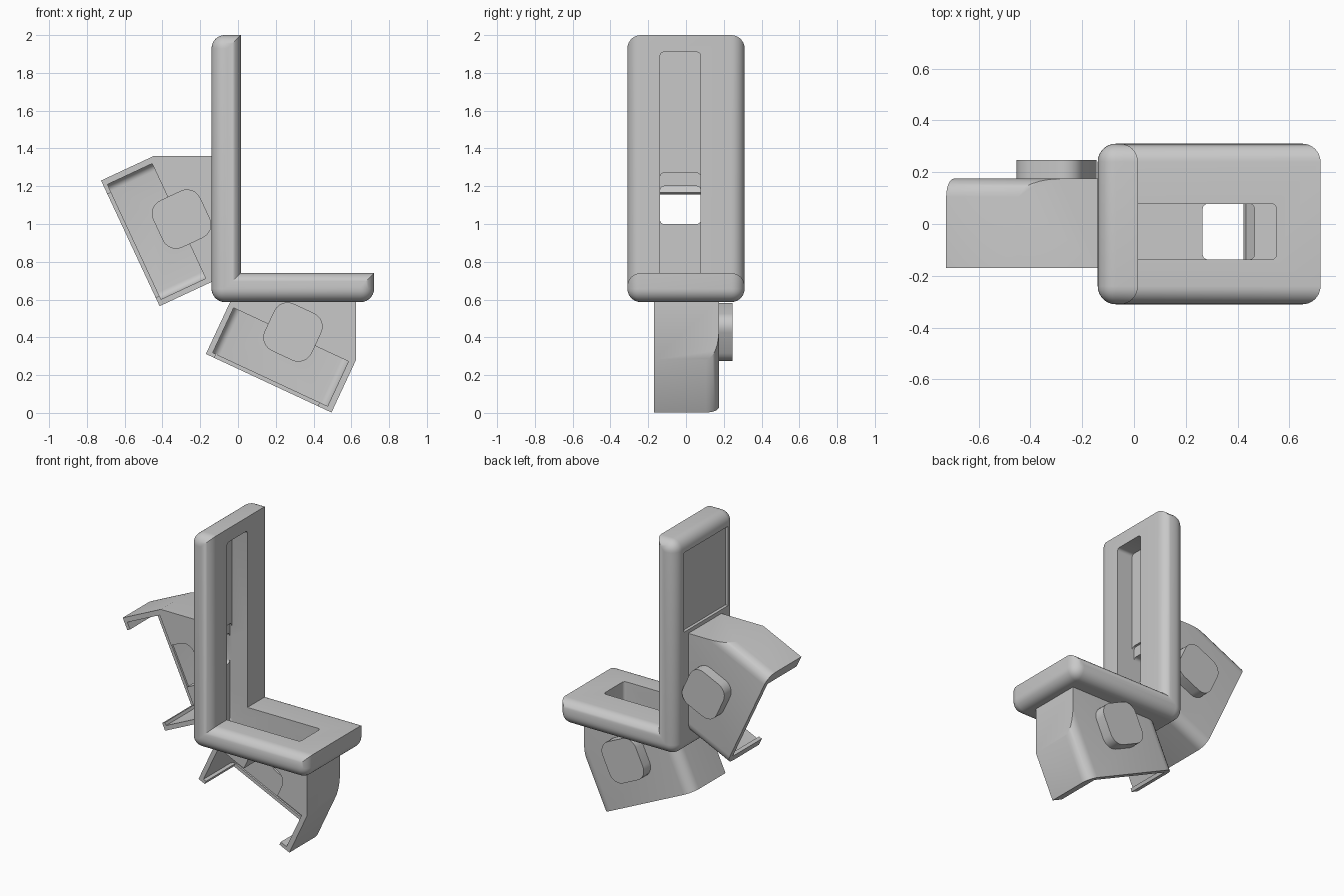
import bpy, bmesh
from mathutils import Vector

if "Cube" in bpy.data.objects:
    bpy.data.objects.remove(bpy.data.objects["Cube"])

grey = bpy.data.materials.new("plain_grey")
grey.diffuse_color = (0.58, 0.58, 0.58, 1)
grey.use_nodes = True
grey.node_tree.nodes["Principled BSDF"].inputs["Base Color"].default_value = grey.diffuse_color


def fix_normals(bm):
    bm.normal_update()
    bmesh.ops.recalc_face_normals(bm, faces=bm.faces[:])
    bm.normal_update()
    if bm.calc_volume(signed=True) < 0:
        bmesh.ops.reverse_faces(bm, faces=bm.faces[:])


def prism(name, pts, y0, y1, place=None, radius=0, rule=None, segments=6):
    """Extrude an (a, b) outline along y, round the edges picked by rule, then place it."""
    bm = bmesh.new()
    face = bm.faces.new([bm.verts.new((a, y0, b)) for a, b in pts])
    ext = bmesh.ops.extrude_face_region(bm, geom=[face], use_keep_orig=True)
    for v in ext["geom"]:
        if isinstance(v, bmesh.types.BMVert):
            v.co.y = y1
    fix_normals(bm)
    if radius:
        edges = [e for e in bm.edges if rule(e.verts[0].co, e.verts[1].co)]
        bmesh.ops.bevel(bm, geom=edges, offset=radius, segments=segments,
                        profile=0.5, affect='EDGES', clamp_overlap=False)
    if place:
        for v in bm.verts:
            x, z = place(v.co.x, v.co.z)
            v.co = (x, v.co.y, z)
    fix_normals(bm)
    mesh = bpy.data.meshes.new(name)
    bm.to_mesh(mesh)
    bm.free()
    mesh.materials.append(grey)
    obj = bpy.data.objects.new(name, mesh)
    bpy.context.collection.objects.link(obj)
    return obj


def rect(a0, a1, b0, b1):
    return [(a0, b0), (a1, b0), (a1, b1), (a0, b1)]


def activate(obj):
    bpy.ops.object.select_all(action='DESELECT')
    obj.select_set(True)
    bpy.context.view_layer.objects.active = obj


def cut(obj, cutter, operation='DIFFERENCE'):
    activate(obj)
    mod = obj.modifiers.new("cut", 'BOOLEAN')
    mod.operation = operation
    mod.solver = 'EXACT'
    mod.object = cutter
    bpy.ops.object.modifier_apply(modifier=mod.name)


def remove(*objs):
    for o in objs:
        bpy.data.objects.remove(o, do_unlink=True)


def smooth(obj):
    activate(obj)
    bpy.ops.object.shade_smooth_by_angle(angle=0.6)


def along_a(p, q):
    return abs(p.x - q.x) > 0.01


def along_b(p, q):
    return abs(p.z - q.z) > 0.01


def along_y(p, q):
    return abs(p.y - q.y) > 0.01


# L-shaped bracket, rounded on its outer edges and both sides
def bracket_edges(p, q):
    if not along_y(p, q):
        return True
    return p.x < -0.1 or p.z < 0.6


bracket = prism("bracket",
                [(-0.14, 0.587), (0.72, 0.587), (0.72, 0.74),
                 (0.015, 0.74), (0.015, 2.0), (-0.14, 2.0)],
                -0.31, 0.31, None, 0.07, bracket_edges, 8)

# Inner slots and the shallow panel on the back
S0, S1 = -0.137, 0.078
cutters = [
    prism("slot_low", rect(-0.115, 0.2, 0.615, 1.27), S0, S1, None, 0.02, along_a, 4),
    prism("slot_high", rect(-0.1, 0.2, 0.8, 1.91), S0, S1, None, 0.02, along_a, 4),
    prism("slot_flat", rect(-0.115, 0.55, 0.615, 0.9), S0, S1, None, 0.02, along_b, 4),
    prism("back_panel", rect(-0.3, -0.12, 1.385, 1.91), -0.24, 0.22),
]
for c in cutters:
    cut(bracket, c)
remove(*cutters)

# Clip frame: u points away from the bracket, v runs along it;
# s and t follow the tilted open side and the direction into the pocket
TIP, END = Vector((0.585, 1.23)), Vector((0.275, 0.565))
LENGTH = (END - TIP).length
D = (END - TIP).normalized()
N = Vector((D.y, -D.x))


def tilted(s0, s1, t0, t1):
    return [tuple(TIP + D * s + N * t)
            for s, t in ((s0, t0), (s1, t0), (s1, t1), (s0, t1))]


def inward_edges(p, q):
    if p.y < 0 or q.y < 0:
        return False
    e = Vector((q.x - p.x, q.z - p.z)).normalized()
    return abs(e.dot(N)) > 0.98


def make_clip(prefix, place):
    # tilted rounded block trimmed flat against the bracket
    body = prism(prefix + "_clip", tilted(0, LENGTH, 0, 1.0),
                 -0.17, 0.175, place, 0.07, inward_edges)
    trim = prism("trim", rect(-0.01, 1.5, -1.0, 1.36), -1, 1, place)
    cut(body, trim, 'INTERSECT')
    knob_outline = tilted(0.23, 0.5, 0.165, 0.435)
    # pocket, its narrower mouth between the lips, and the knob recess
    pocket = prism("pocket", tilted(0.033, LENGTH - 0.03, 0.022, 0.283), -0.3, 0.147,
                   place, 0.04, inward_edges)
    mouth = prism("mouth", tilted(0.08, LENGTH - 0.05, -0.1, 0.1), -0.3, 0.135, place)
    recess = prism("recess", knob_outline, -0.3, 0.16, place, 0.075, along_y)
    # window running through the bracket and into the pocket
    window = prism("window", rect(-0.1, 0.4, 1.0, 1.2), S0, S1, place, 0.02, along_a, 4)
    for c in (pocket, mouth, recess, window):
        cut(body, c)
    cut(bracket, window)
    remove(trim, pocket, mouth, recess, window)
    smooth(body)
    # rounded square knob on the rear side
    smooth(prism(prefix + "_knob", knob_outline, 0.17, 0.247, place, 0.075, along_y))


make_clip("upper", lambda u, v: (-0.14 - u, v))
make_clip("lower", lambda u, v: (v - 0.735, 0.587 - u))
smooth(bracket)
